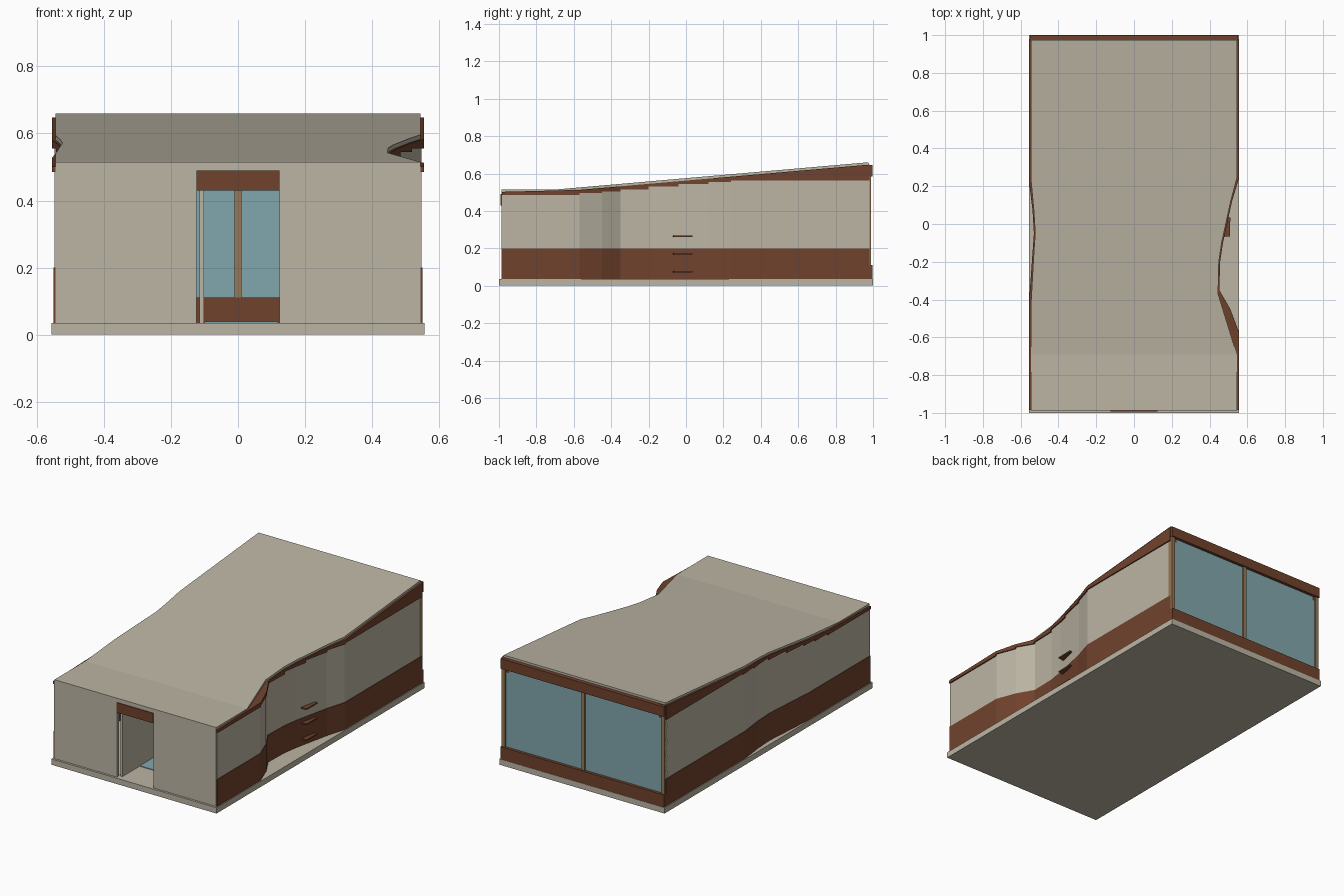
import bpy, bmesh

if "Cube" in bpy.data.objects:
    bpy.data.objects.remove(bpy.data.objects["Cube"])

def material(name, rgb):
    m = bpy.data.materials.new(name)
    m.diffuse_color = (*rgb, 1)
    m.use_nodes = True
    m.node_tree.nodes["Principled BSDF"].inputs["Base Color"].default_value = m.diffuse_color
    return m

CREAM = material("cream render", (0.50, 0.46, 0.37))
BROWN = material("brown cladding", (0.165, 0.055, 0.026))
GLASS = material("blue glass", (0.22, 0.39, 0.42))
TAN = material("tan timber", (0.31, 0.19, 0.09))

def finish(name, bm, mat):
    bmesh.ops.recalc_face_normals(bm, faces=bm.faces)
    me = bpy.data.meshes.new(name)
    bm.to_mesh(me)
    bm.free()
    me.materials.append(mat)
    ob = bpy.data.objects.new(name, me)
    bpy.context.collection.objects.link(ob)
    return ob

def loft(bm, sections):
    """Closed skin through equal-sized rings of points."""
    rings = [[bm.verts.new(p) for p in s] for s in sections]
    n = len(rings[0])
    for a, b in zip(rings, rings[1:]):
        for i in range(n):
            j = (i + 1) % n
            bm.faces.new((a[i], a[j], b[j], b[i]))
    bm.faces.new(rings[0])
    bm.faces.new(rings[-1][::-1])

def box(name, x0, x1, y0, y1, z0, z1, mat):
    bm = bmesh.new()
    loft(bm, [[(x0, y0, z), (x1, y0, z), (x1, y1, z), (x0, y1, z)] for z in (z0, z1)])
    return finish(name, bm, mat)

def lerp_path(path, y):
    for (xa, ya), (xb, yb) in zip(path, path[1:]):
        if y <= yb:
            return xa + (xb - xa) * (y - ya) / (yb - ya)
    return path[-1][0]

def roof_top(y):
    return 0.515 + max(0, y + 0.69) * 0.145 / 1.665

def roof_under(y):
    return roof_top(y) - 0.013

# Stepped upper limit of the cream side walls: (end y, height)
STEPS = [(-0.57, 0.485), (-0.45, 0.495), (-0.35, 0.505), (-0.2, 0.515), (-0.04, 0.53),
         (0.12, 0.545), (0.24, 0.555), (0.985, 0.562)]

def step_top(y):
    return next(z for end, z in STEPS if y <= end + 1e-5)

def ribbon(name, path, side, out, thick, low, high, mat):
    """Wall band following a plan path, one prism per straight piece."""
    ys = sorted({p[1] for p in path} | {s[0] for s in STEPS if s[0] <= path[-1][1]})
    bm = bmesh.new()
    for ya, yb in zip(ys, ys[1:]):
        mid = (ya + yb) / 2
        sections = []
        for y in (ya, yb):
            x = lerp_path(path, y) + side * out
            xi = x - side * thick
            lo, hi = low(y, mid), high(y, mid)
            sections.append([(x, y, lo), (x, y, hi), (xi, y, hi), (xi, y, lo)])
        loft(bm, sections)
    return finish(name, bm, mat)

RIGHT = [(0.548, -0.985), (0.548, -0.57), (0.503, -0.45), (0.445, -0.35), (0.449, -0.2),
         (0.464, -0.1), (0.512, 0.12), (0.548, 0.24), (0.548, 0.98)]
LEFT = [(-0.548, -0.985), (-0.548, -0.4), (-0.53, -0.15), (-0.523, -0.05),
        (-0.53, 0.07), (-0.548, 0.22), (-0.548, 0.98)]

# Foundation slab
box("base_slab", -0.556, 0.556, -1, 1, 0, 0.035, CREAM)

# Curved side walls: dark plinth, cream middle, dark stepped fascia
for label, path, side in (("right", RIGHT, 1), ("left", LEFT, -1)):
    ribbon(label + "_wall_plinth", path, side, 0.003, 0.018,
           lambda y, m: 0.035, lambda y, m: 0.2, BROWN)
    ribbon(label + "_wall", path, side, 0, 0.015,
           lambda y, m: 0.2, lambda y, m: step_top(m), CREAM)
    ribbon(label + "_fascia", path, side, 0.007, 0.05,
           lambda y, m: step_top(m), lambda y, m: roof_under(y), BROWN)

# Front wall with doorway
for s, label in ((-1, "left"), (1, "right")):
    a, b = sorted((s * 0.124, s * 0.544))
    box("front_wall_" + label, a, b, -0.987, -0.965, 0.035, 0.502, CREAM)
box("front_lintel", -0.124, 0.124, -0.987, -0.965, 0.49, 0.502, CREAM)
box("door_header", -0.124, 0.124, -0.992, -0.965, 0.43, 0.49, BROWN)
box("hall_partition", -0.115, -0.102, -0.965, -0.35, 0.035, 0.49, CREAM)
box("floor_panel", -0.1, 0.12, -0.8, -0.6, 0.035, 0.039, GLASS)

# Glazed back wall
box("back_glass", -0.54, 0.54, 0.972, 0.98, 0.1, 0.6, GLASS)
box("back_sill", -0.55, 0.55, 0.965, 0.998, 0.035, 0.11, BROWN)
box("back_header", -0.55, 0.55, 0.968, 0.998, 0.585, 0.646, BROWN)
for x, label in ((-0.537, "left"), (0, "middle"), (0.537, "right")):
    box("back_mullion_" + label, x - 0.011, x + 0.011, 0.962, 0.99, 0.11, 0.585, TAN)

# Sloping roof with curved side cutouts
roof_right = [(0.544, -0.987), (0.544, -0.69), (0.445, -0.37)] + RIGHT[4:-2] + [(0.544, 0.24), (0.544, 0.975)]
roof_left = [(-0.544, -0.987)] + [(max(x, -0.544), y) for x, y in LEFT[1:-1]] + [(-0.544, 0.975)]
bm = bmesh.new()
rows = []
for y in sorted({p[1] for p in roof_right + roof_left}):
    xl, xr, z = lerp_path(roof_left, y), lerp_path(roof_right, y), roof_top(y)
    rows.append([(xl, y, z), (xr, y, z), (xr, y, z - 0.013), (xl, y, z - 0.013)])
loft(bm, rows)
finish("roof", bm, CREAM)

# Small wedge steps on the right wall
for i, z in enumerate((0.072, 0.168, 0.26)):
    bm = bmesh.new()
    loft(bm, [[(0.455, -0.07, h), (0.508, -0.065, h), (0.51, 0.035, h), (0.48, 0.035, h)]
              for h in (z, z + 0.008)])
    finish("wall_step_%d" % (i + 1), bm, BROWN)
